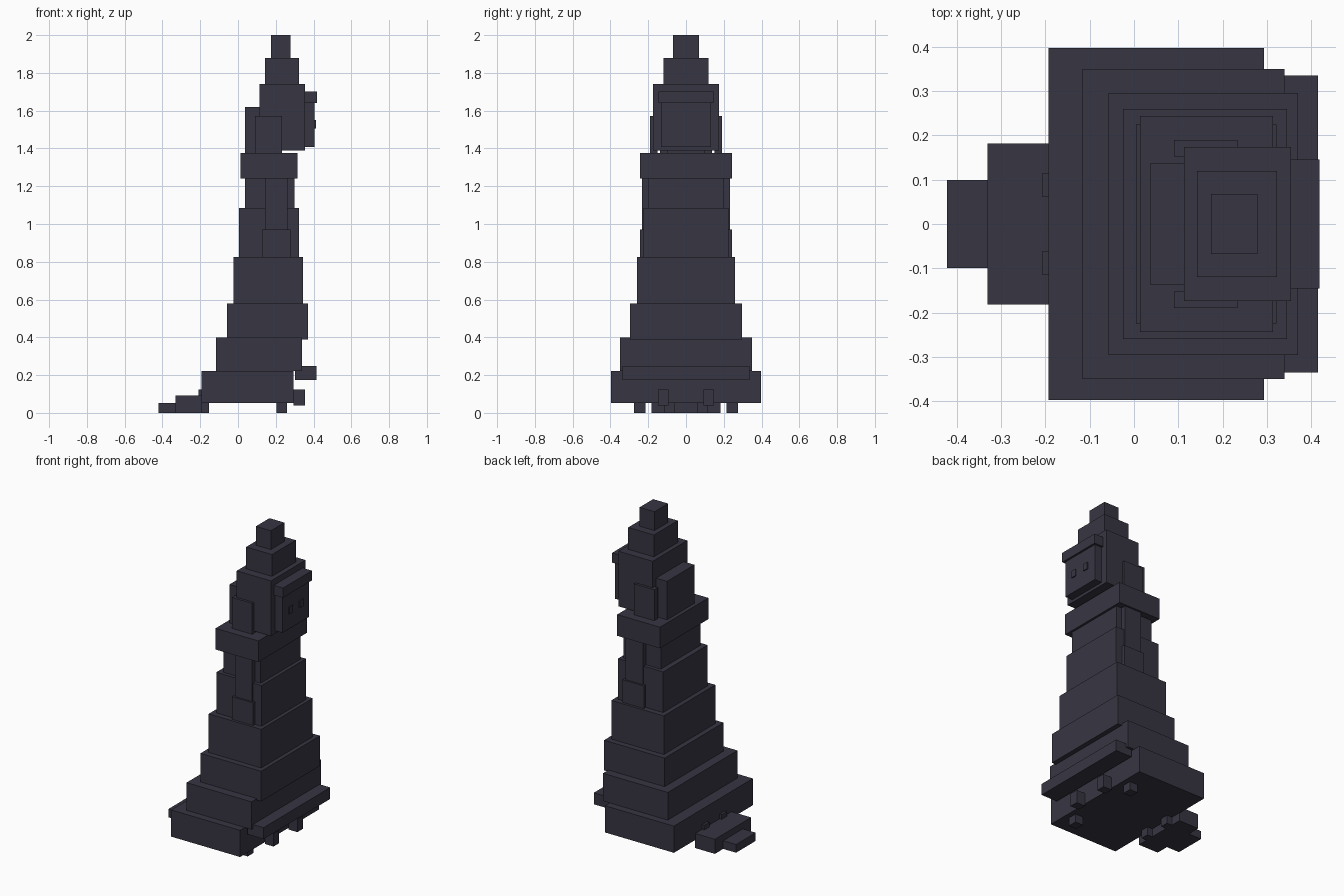
import bpy
import bmesh
from mathutils import Matrix, Vector

slate = bpy.data.materials.new("dark_slate")
slate.diffuse_color = (0.038, 0.036, 0.055, 1)


def box(name, x, y, z):
    """Box from (min, max) ranges on each axis."""
    lo, hi = Vector((x[0], y[0], z[0])), Vector((x[1], y[1], z[1]))
    size = hi - lo
    bm = bmesh.new()
    bmesh.ops.create_cube(bm, size=1.0, matrix=Matrix.Translation((lo + hi) / 2) @ Matrix.Diagonal((*size, 1)))
    mesh = bpy.data.meshes.new(name)
    bm.to_mesh(mesh)
    bm.free()
    mesh.materials.append(slate)
    obj = bpy.data.objects.new(name, mesh)
    bpy.context.collection.objects.link(obj)


def centred(name, x, half, z):
    box(name, x, (-half, half), z)


def pair(name, x, y, z):
    """The same box on both sides of y = 0."""
    box(name + "_left", x, y, z)
    box(name + "_right", x, (-y[1], -y[0]), z)


# Stepped robe, from the hem to the chest
centred("robe_base", (-0.193, 0.293), 0.397, (0.052, 0.222))
centred("robe_tier_1", (-0.117, 0.34), 0.35, (0.222, 0.398))
centred("robe_tier_2", (-0.057, 0.37), 0.296, (0.388, 0.58))
centred("robe_tier_3", (-0.025, 0.345), 0.259, (0.58, 0.826))
centred("waist", (0.004, 0.322), 0.224, (0.826, 1.085))
centred("chest", (0.037, 0.3), 0.201, (1.085, 1.24))
centred("shoulders", (0.013, 0.314), 0.244, (1.24, 1.375))

# Arms and hands
pair("arm", (0.142, 0.262), (0.19, 0.232), (0.97, 1.24))
pair("hand", (0.127, 0.277), (0.2, 0.243), (0.826, 0.97))

# Head, hood and stepped crown
centred("neck", (0.14, 0.22), 0.1, (1.375, 1.39))
centred("head", (0.113, 0.354), 0.174, (1.39, 1.741))
centred("hood_back", (0.037, 0.113), 0.138, (1.375, 1.62))
pair("hood_side", (0.09, 0.233), (0.152, 0.19), (1.375, 1.572))
centred("crown_lower", (0.142, 0.323), 0.12, (1.741, 1.88))
centred("crown_top", (0.174, 0.279), 0.068, (1.88, 2.0))

# Face with brow and eyes
centred("face", (0.354, 0.406), 0.132, (1.408, 1.64))
centred("brow", (0.354, 0.419), 0.145, (1.64, 1.702))
pair("eye", (0.406, 0.413), (0.035, 0.07), (1.505, 1.55))

# Ledge on the lower robe
centred("hem_ledge", (0.301, 0.415), 0.335, (0.175, 0.248))

# Pegs under and behind the base
pair("front_peg", (0.293, 0.354), (0.092, 0.148), (0.04, 0.123))
pair("foot_peg", (0.205, 0.26), (0.215, 0.274), (0.0, 0.052))
pair("train_peg", (-0.208, -0.153), (0.062, 0.114), (0.0, 0.123))

# Train trailing from the robe
centred("train", (-0.331, -0.19), 0.182, (0.0, 0.093))
centred("train_tip", (-0.422, -0.331), 0.099, (0.0, 0.052))
